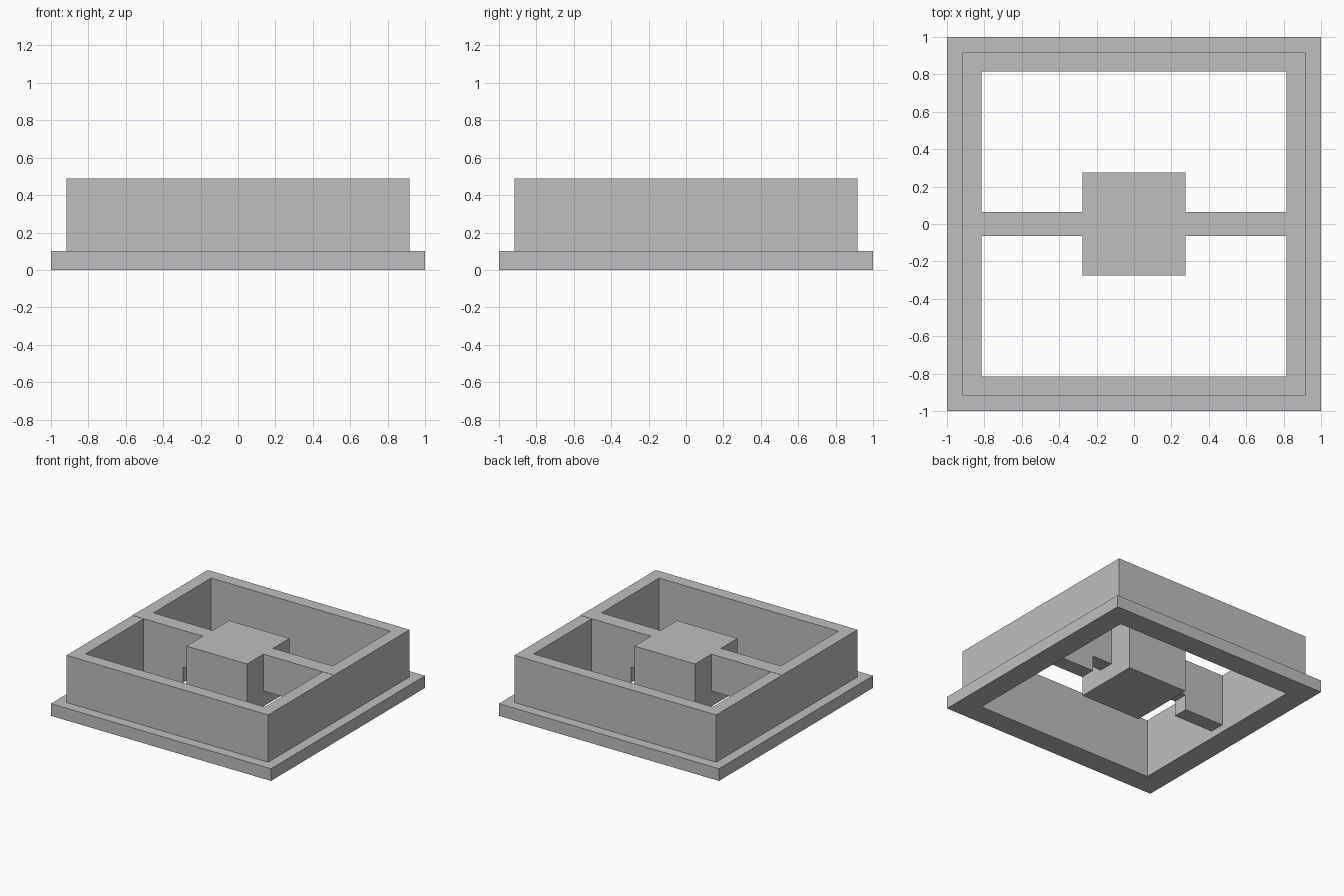
import bpy
import bmesh

cube = bpy.data.objects.get("Cube")
if cube:
    bpy.data.objects.remove(cube, do_unlink=True)

grey = bpy.data.materials.new("plain grey")
grey.use_nodes = True
colour = (0.52, 0.52, 0.52, 1)
grey.diffuse_color = colour
grey.node_tree.nodes["Principled BSDF"].inputs["Base Color"].default_value = colour

INNER = 0.815      # half width of the opening
WALL = 0.917       # half width of the outer wall face
RIM = 0.1          # height of the base flange
WALL_TOP = 0.488
TOP = 0.49         # block and bars stand a hair above the wall
BLOCK = 0.275
UNDER = 0.06       # underside of block and bars


def add_object(name, bm):
    bmesh.ops.recalc_face_normals(bm, faces=bm.faces)
    mesh = bpy.data.meshes.new(name)
    bm.to_mesh(mesh)
    bm.free()
    mesh.materials.append(grey)
    obj = bpy.data.objects.new(name, mesh)
    bpy.context.collection.objects.link(obj)
    return obj


def extrude_outline(name, points, vector):
    """Make a solid by extruding a closed planar outline."""
    bm = bmesh.new()
    face = bm.faces.new([bm.verts.new(p) for p in points])
    new = bmesh.ops.extrude_face_region(bm, geom=[face])["geom"]
    moved = [v for v in new if isinstance(v, bmesh.types.BMVert)]
    bmesh.ops.translate(bm, verts=moved, vec=vector)
    return add_object(name, bm)


# Stepped square frame: a profile swept around four corners
profile = [(INNER, 0), (1, 0), (1, RIM), (WALL, RIM), (WALL, WALL_TOP), (INNER, WALL_TOP)]
bm = bmesh.new()
rings = [[bm.verts.new((sx * r, sy * r, z)) for r, z in profile]
         for sx, sy in ((-1, -1), (1, -1), (1, 1), (-1, 1))]
for i, ring in enumerate(rings):
    following = rings[(i + 1) % len(rings)]
    for j in range(len(profile)):
        k = (j + 1) % len(profile)
        bm.faces.new((ring[j], following[j], following[k], ring[k]))
add_object("flanged_frame", bm)

# Central block
s = BLOCK
extrude_outline("center_block", [(-s, -s, UNDER), (s, -s, UNDER), (s, s, UNDER), (-s, s, UNDER)],
                (0, 0, TOP - UNDER))

# Cross bars, notched underneath beside the block
HALF, NOTCH_X, NOTCH_Z = 0.063, 0.455, 0.187
bar = [(BLOCK, NOTCH_Z), (NOTCH_X, NOTCH_Z), (NOTCH_X, UNDER), (INNER, UNDER),
       (INNER, WALL_TOP), (WALL, WALL_TOP), (WALL, TOP), (BLOCK, TOP)]
for side, sign in (("left", 1), ("right", -1)):
    extrude_outline(side + "_cross_bar", [(sign * x, -HALF, z) for x, z in bar], (0, 2 * HALF, 0))
